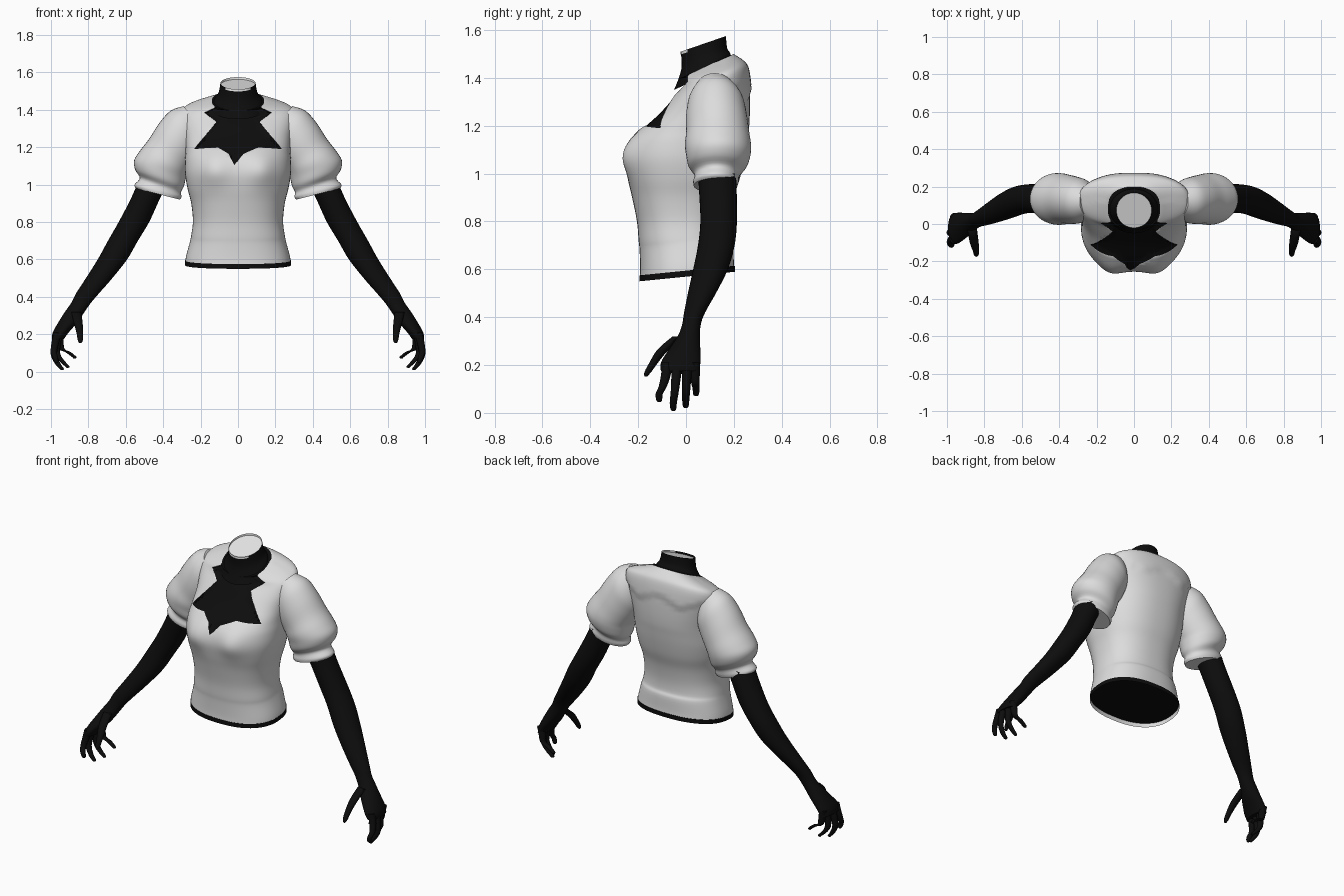
import bpy, bmesh, math
from mathutils import Vector

if "Cube" in bpy.data.objects:
    bpy.data.objects.remove(bpy.data.objects["Cube"])

def material(name, c):
    m = bpy.data.materials.new(name)
    m.diffuse_color = (c, c, c, 1)
    m.use_nodes = True
    m.node_tree.nodes["Principled BSDF"].inputs["Base Color"].default_value = m.diffuse_color
    return m

CLOTH = material("white cloth", 0.72)
DARK = material("black skin", 0.004)
PALE = material("pale inside", 0.8)

def spline(a, b, c, d, t):
    return tuple(0.5 * (2*q + (r-p)*t + (2*p-5*q+4*r-s)*t*t + (3*q-p-3*r+s)*t**3)
                 for p, q, r, s in zip(a, b, c, d))

def loft(name, rings, mats, segs=32, steps=4, power=1.0, shape=None, cap_mats=(0, 0), recess=(0, 0),
         cut=None, mirror=False):
    """Ring = x0, z0, x1, z1, y_front, y_back, tilt (rise of the back over the front)."""
    fine = []
    for i in range(len(rings) - 1):
        quad = [rings[min(max(i+k, 0), len(rings)-1)] for k in (-1, 0, 1, 2)]
        fine += [spline(*quad, s / steps) for s in range(steps)]
    fine.append(rings[-1])
    bm = bmesh.new()
    rows = []
    for x0, z0, x1, z1, yf, yb, tilt in fine:
        row = []
        for k in range(segs):
            a = 2 * math.pi * k / segs
            c, s = math.cos(a), math.sin(a)
            u = math.copysign(abs(c) ** power, c)
            v = math.copysign(abs(s) ** power, s)
            p = Vector(((x0+x1)/2 + u*(x1-x0)/2, (yf+yb)/2 + v*(yb-yf)/2,
                        (z0+z1)/2 + u*(z1-z0)/2 + v*tilt/2))
            row.append(bm.verts.new(shape(p) if shape else p))
        rows.append(row)
    for r0, r1 in zip(rows, rows[1:]):
        for k in range(segs):
            n = (k + 1) % segs
            bm.faces.new((r0[k], r0[n], r1[n], r1[k]))
    # End caps, optionally sunk to leave a rim
    for row, m, dz, flip in ((rows[0], cap_mats[0], recess[0], True), (rows[-1], cap_mats[1], recess[1], False)):
        if dz:
            inner = [bm.verts.new(v.co + Vector((0, 0, dz))) for v in row]
            for k in range(segs):
                n = (k + 1) % segs
                bm.faces.new((row[k], row[n], inner[n], inner[k])).material_index = m
            row = inner
        bm.faces.new(row[::-1] if flip else row).material_index = m
    bmesh.ops.recalc_face_normals(bm, faces=bm.faces[:])
    if cut:
        cut(bm)
    me = bpy.data.meshes.new(name)
    bm.to_mesh(me)
    bm.free()
    for m in mats:
        me.materials.append(m)
    ob = bpy.data.objects.new(name, me)
    bpy.context.collection.objects.link(ob)
    if mirror:
        mod = ob.modifiers.new("mirror", 'MIRROR')
        mod.use_mirror_merge = False
    bpy.ops.object.select_all(action='DESELECT')
    ob.select_set(True)
    bpy.context.view_layer.objects.active = ob
    bpy.ops.object.shade_smooth_by_angle(angle=math.radians(42))
    return ob

# Neckline outline, in x and z
NECKLINE = [(0.14, 1.52), (0.125, 1.41), (0.18, 1.385), (0.115, 1.335), (0.235, 1.19), (0.11, 1.2),
            (0.03, 1.165), (-0.02, 1.105), (-0.05, 1.165), (-0.11, 1.2), (-0.235, 1.19),
            (-0.115, 1.335), (-0.18, 1.385), (-0.125, 1.41), (-0.14, 1.52)]

def inside(x, z):
    hit = False
    for (ax, az), (bx, bz) in zip(NECKLINE, NECKLINE[1:] + NECKLINE[:1]):
        if (az > z) != (bz > z) and x < ax + (z - az) * (bx - ax) / (bz - az):
            hit = not hit
    return hit

def cut_neckline(bm):
    for (ax, az), (bx, bz) in zip(NECKLINE, NECKLINE[1:]):
        faces = []
        for f in bm.faces:
            c = f.calc_center_median()
            if (c.y < 0.07 and min(ax, bx) - .03 < c.x < max(ax, bx) + .03
                    and min(az, bz) - .03 < c.z < max(az, bz) + .03):
                faces.append(f)
        geom = set(faces)
        for f in faces:
            geom.update(f.edges)
            geom.update(f.verts)
        bmesh.ops.bisect_plane(bm, geom=list(geom), dist=1e-5, plane_co=(ax, 0, az),
                               plane_no=(bz - az, 0, ax - bx))
    dark = set()
    for f in bm.faces:
        c = f.calc_center_median()
        if c.y < 0.07 and c.z > 1.0 and inside(c.x, c.z):
            f.material_index = 1
            dark.add(f)
    # Skin sits a little below the cloth
    for v in bm.verts:
        if v.link_faces and all(f in dark for f in v.link_faces):
            v.co.y += 0.014

def bust(p):
    if p.y < 0:
        for side in (-1, 1):
            g = math.exp(-((p.x - side*0.13) / 0.075)**2 - ((p.z - 1.08) / 0.085)**2)
            p.y -= 0.028 * g * min(1, -p.y / 0.15)
    # Draped yoke across the upper back
    if p.y > 0.12 and p.z > 1.34 + 0.02 * math.cos(p.x * 22):
        p.y += 0.009
    return p

# Blouse body: z at front, rise to the back, half width, y front, y back
BODY = [(.55, .04, .283, -.195, .205), (.60, .03, .278, -.192, .2), (.68, .03, .257, -.194, .197),
        (.72, .02, .25, -.198, .185), (.80, .01, .241, -.205, .185), (.90, 0, .25, -.225, .20),
        (.98, 0, .27, -.243, .225), (1.06, 0, .283, -.252, .243), (1.13, 0, .283, -.235, .255),
        (1.185, 0, .28, -.195, .263), (1.25, .01, .285, -.125, .267), (1.32, .03, .298, -.062, .266),
        (1.36, .075, .295, -.025, .255), (1.38, .09, .25, -.02, .235), (1.395, .105, .14, -.03, .19)]
loft("blouse_body", [(-w, z + t/2, w, z + t/2, yf, yb, t) for z, t, w, yf, yb in BODY],
     (CLOTH, DARK), segs=72, steps=4, power=0.85, shape=bust, cap_mats=(1, 1), recess=(0.025, 0),
     cut=cut_neckline)

# Neck, open at the top
NECK = [(1.35, .11, .142, -.05, .19), (1.40, .10, .128, -.03, .186), (1.45, .075, .105, -.018, .172),
        (1.51, .065, .094, -.022, .167)]
loft("neck", [(-w, z + t/2, w, z + t/2, yf, yb, t) for z, t, w, yf, yb in NECK],
     (DARK, PALE), segs=40, cap_mats=(0, 1), recess=(0, -0.012))

# Puffed sleeves with a pinched cuff
SLEEVE = [(.19, 1.29, .29, 1.42, .04, .20, 0), (.20, 1.20, .36, 1.395, .01, .24, 0),
          (.225, 1.14, .42, 1.33, 0, .255, 0), (.255, 1.09, .475, 1.245, 0, .265, 0),
          (.272, 1.06, .525, 1.18, -.005, .272, 0), (.28, 1.03, .555, 1.13, 0, .27, 0),
          (.29, .99, .55, 1.08, .01, .255, 0), (.305, .96, .525, 1.035, .035, .225, 0),
          (.302, .935, .553, 1.0, .03, .22, 0), (.312, .92, .545, .98, .032, .215, 0)]
loft("puff_sleeve", SLEEVE, (CLOTH,), segs=40, mirror=True)

# Arms and palms: z, x inner, x outer, y front, y back
ARM = [(1.0, .38, .54, .05, .21), (.92, .42, .575, .055, .212), (.80, .475, .638, .06, .213),
       (.70, .535, .695, .05, .203), (.60, .593, .75, .03, .175), (.50, .672, .813, .008, .125),
       (.42, .742, .865, -.008, .08), (.37, .785, .89, -.016, .062), (.32, .82, .925, -.035, .058),
       (.26, .862, .963, -.075, .06), (.21, .905, .99, -.105, .06), (.175, .93, .995, -.105, .056)]
loft("arm", [(a, z, b, z, yf, yb, 0) for z, a, b, yf, yb in ARM], (DARK,), segs=28, mirror=True)

# Fingers and thumb: path of centre points with radii
def finger(name, pts):
    rings = [(x - r, z, x + r, z, y - r, y + r, 0) for x, y, z, r in pts]
    loft(name, rings, (DARK,), segs=12, steps=3, mirror=True)

finger("thumb", [(.865, -.03, .32, .026), (.855, -.095, .265, .024), (.846, -.135, .21, .018),
                 (.843, -.16, .17, .014), (.843, -.168, .153, .006)])
for name, y0, y1, mid, tip, z in (("index_finger", -.082, -.112, .985, .972, .045),
                                  ("middle_finger", -.04, -.053, .985, .943, .008),
                                  ("ring_finger", .003, -.001, .968, .912, .02),
                                  ("little_finger", .037, .042, .945, .875, .07)):
    finger(name, [(.962, y0, .21, .022), ((mid + .962) / 2, y0, .17, .021),
                  (mid, (y0 + y1) / 2, .09 + z * .45, .017),
                  ((mid + tip) / 2, y1, z + .035, .015), (tip, y1, z + .008, .012), (tip, y1, z, .005)])
